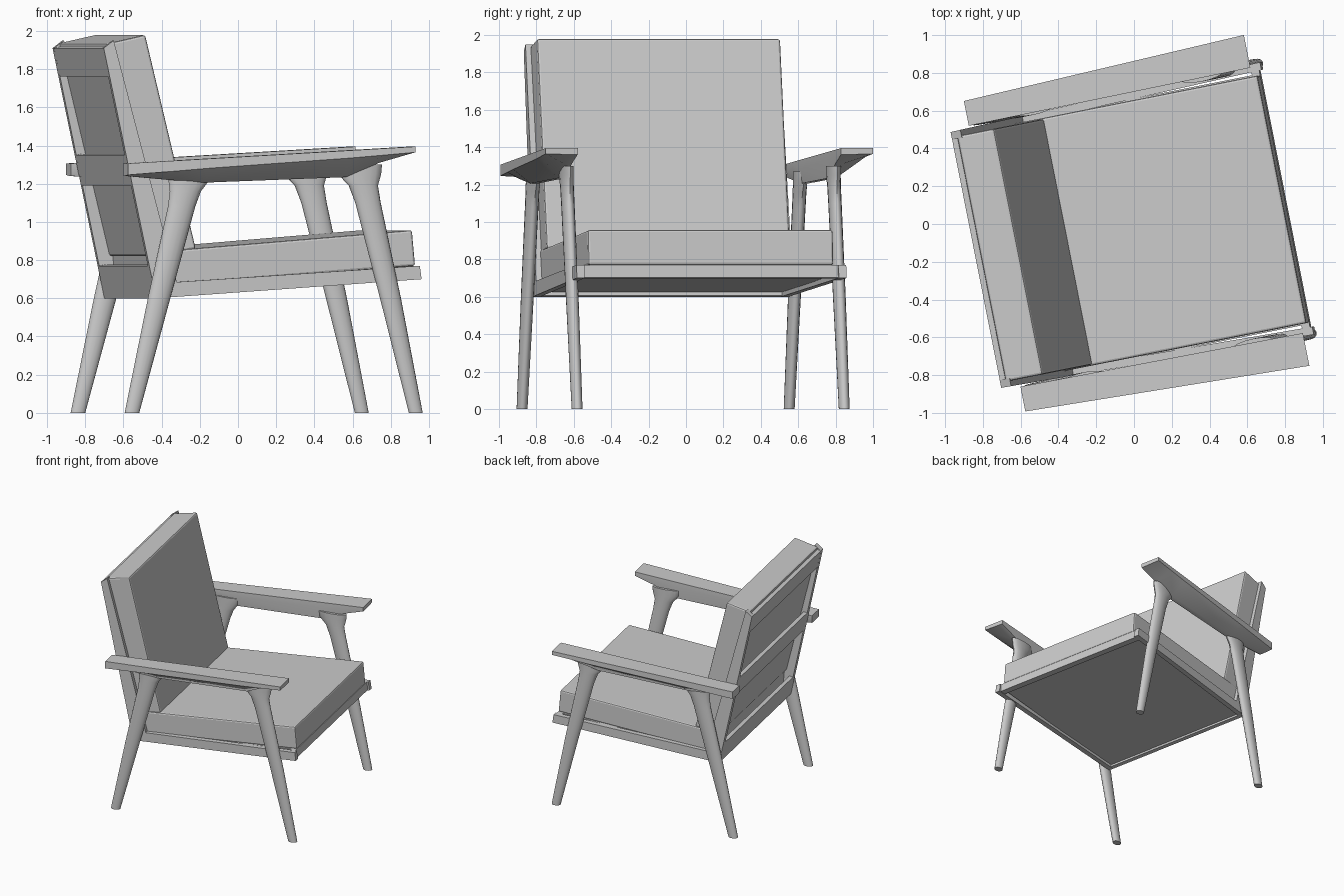
import bpy, bmesh, math
from mathutils import Matrix

old = bpy.data.objects.get("Cube")
if old:
    bpy.data.objects.remove(old, do_unlink=True)

mat = bpy.data.materials.new("light grey")
mat.use_nodes = True
GREY = (0.6, 0.6, 0.6, 1)
mat.diffuse_color = GREY
mat.node_tree.nodes["Principled BSDF"].inputs["Base Color"].default_value = GREY

# The chair is built facing +x, then turned a little about z
PLACE = Matrix.Rotation(math.radians(11.2), 4, 'Z') @ Matrix.Translation((0, -0.024, 0))


def loft(name, rings, bevel=0, smooth=None):
    """Skin a row of closed rings and cap both ends."""
    bm = bmesh.new()
    loops = [[bm.verts.new(p) for p in ring] for ring in rings]
    n = len(loops[0])
    for a, b in zip(loops, loops[1:]):
        for i in range(n):
            j = (i + 1) % n
            bm.faces.new((a[i], a[j], b[j], b[i]))
    bm.faces.new(loops[0])
    bm.faces.new(loops[-1])
    bmesh.ops.recalc_face_normals(bm, faces=bm.faces)
    mesh = bpy.data.meshes.new(name)
    bm.to_mesh(mesh)
    bm.free()
    mesh.materials.append(mat)
    ob = bpy.data.objects.new(name, mesh)
    bpy.context.collection.objects.link(ob)
    ob.matrix_world = PLACE
    if bevel:
        mod = ob.modifiers.new("soft edge", 'BEVEL')
        mod.width = bevel
        mod.segments = 2
    if smooth:
        bpy.ops.object.select_all(action='DESELECT')
        ob.select_set(True)
        bpy.context.view_layer.objects.active = ob
        bpy.ops.object.shade_smooth_by_angle(angle=math.radians(smooth))
    return ob


def prism(name, profile, y0, y1, bevel=0, splay=0):
    """Side profile (x, z) stretched across y, optionally widening to the front."""
    return loft(name, [[(x, y + splay * x, z) for x, z in profile] for y in (y0, y1)], bevel)


# Cushions
prism("seat_cushion", [(-0.53, 0.665), (0.81, 0.77), (0.793, 0.957), (-0.545, 0.847)],
      -0.668, 0.668, bevel=0.012)
prism("back_cushion", [(-0.56, 0.82), (-0.36, 0.86), (-0.63, 1.98), (-0.83, 1.935)],
      -0.663, 0.663, bevel=0.012)

# Seat base and front rail
prism("seat_base", [(-0.56, 0.625), (0.78, 0.72), (0.78, 0.768), (-0.55, 0.664)], -0.675, 0.675)
prism("front_rail", [(0.765, 0.698), (0.815, 0.702), (0.808, 0.77), (0.765, 0.767)], -0.7, 0.7)


# Back slats follow the lean of the posts
def rear_x(z):
    return -0.58 - 0.212 * (z - 0.6)


for name, lo, hi in (("lower", 0.6, 0.77), ("middle", 1.19, 1.35), ("upper", 1.76, 1.91)):
    a, b = rear_x(lo), rear_x(hi)
    prism(name + "_back_slat", [(a, lo), (a + 0.03, lo + 0.006), (b + 0.03, hi + 0.006), (b, hi)],
          -0.665, 0.665)

# Side frame: seat rail and leaning back post in one piece
FRAME = [(-0.858, 1.91), (-0.805, 1.95), (-0.47, 0.685), (0.82, 0.77), (0.83, 0.70), (-0.58, 0.60)]

# Legs: height, centre, half depth, half thickness
FRONT_LEG = [(0, 0.80, 0.037, 0.029), (0.6, 0.665, 0.056, 0.033), (1.1, 0.545, 0.068, 0.034),
             (1.19, 0.52, 0.078, 0.034), (1.25, 0.50, 0.115, 0.034), (1.3, 0.50, 0.12, 0.034)]
REAR_LEG = [(0, -0.715, 0.039, 0.029), (0.6, -0.57, 0.06, 0.033), (1.08, -0.45, 0.073, 0.034),
            (1.16, -0.43, 0.083, 0.034), (1.22, -0.41, 0.11, 0.034), (1.27, -0.41, 0.12, 0.034)]

# Armrest stations: position, edge thickness, keel depth
ARM = [(-0.757, 0.06, 0.065), (-0.52, 0.055, 0.10), (-0.33, 0.05, 0.125),
       (0.42, 0.04, 0.14), (0.6, 0.035, 0.075), (0.765, 0.03, 0.034)]
SIDES = 16

for side, s in (("left", 1), ("right", -1)):
    prism(side + "_side_frame", FRAME, s * 0.671, s * 0.713, splay=s * 0.0266)

    for part, stations in (("front_leg", FRONT_LEG), ("rear_leg", REAR_LEG)):
        rings = []
        for z, cx, hx, hy in stations:
            turn = [math.tau * i / SIDES for i in range(SIDES)]
            rings.append([(cx + hx * math.cos(t), s * (0.728 + hy * math.sin(t)), z) for t in turn])
        loft(side + "_" + part, rings, smooth=45)

    # Flat-topped arm with a tapered underside running down to a narrow keel
    rings = []
    for x, edge, keel in ARM:
        top = 1.35 + 0.058 * x
        outer = 0.865 + 0.036 * x
        inner = 0.71 + 0.008 * x
        section = [(outer, 0), (inner, 0), (inner, edge), (0.718, keel),
                   (0.758, keel), (outer, edge)]
        rings.append([(x, s * y, top - d) for y, d in section])
    loft(side + "_armrest", rings, smooth=35)
